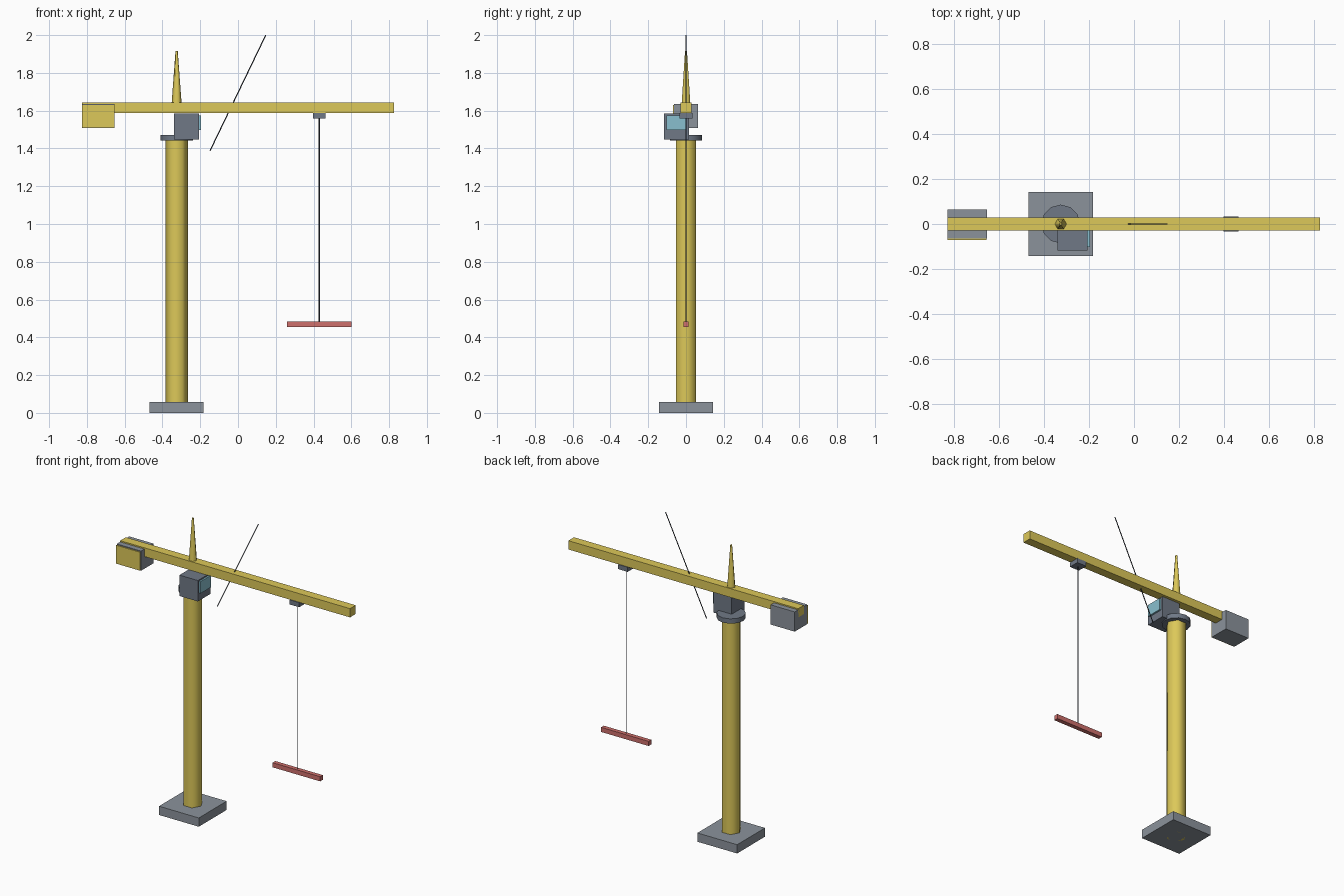
import bpy
from math import radians
from mathutils import Vector

if "Cube" in bpy.data.objects:
    bpy.data.objects.remove(bpy.data.objects["Cube"])


def material(name, rgb):
    m = bpy.data.materials.new(name)
    m.diffuse_color = (*rgb, 1)
    m.use_nodes = True
    m.node_tree.nodes["Principled BSDF"].inputs["Base Color"].default_value = m.diffuse_color
    return m


YELLOW = material("crane_yellow", (0.72, 0.58, 0.10))
GREY = material("concrete_grey", (0.26, 0.29, 0.33))
STEEL = material("dark_steel", (0.16, 0.19, 0.24))
BLACK = material("cable_black", (0.05, 0.06, 0.08))
GLASS = material("window_blue", (0.25, 0.52, 0.62))
RED = material("load_red", (0.62, 0.16, 0.15))


def box(name, x, y, z, mat):
    """Box from (min, max) ranges on each axis."""
    bpy.ops.mesh.primitive_cube_add(size=1, location=[sum(r) / 2 for r in (x, y, z)])
    ob = bpy.context.object
    ob.name = name
    ob.scale = [r[1] - r[0] for r in (x, y, z)]
    bpy.ops.object.transform_apply(location=False, rotation=False, scale=True)
    ob.data.materials.append(mat)
    return ob


def rod(name, start, end, r1, r2, sides, mat):
    """Smooth-sided prism or cone between two points, one corner along +x."""
    a, b = Vector(start), Vector(end)
    bpy.ops.mesh.primitive_cone_add(vertices=sides, radius1=r1, radius2=r2,
                                    depth=(b - a).length)
    ob = bpy.context.object
    ob.name = name
    # bring a corner onto the x axis, then tilt towards the end point
    ob.rotation_euler.z = radians(90)
    bpy.ops.object.transform_apply(location=False, rotation=True, scale=False)
    ob.rotation_euler = Vector((0, 0, 1)).rotation_difference(b - a).to_euler()
    ob.location = (a + b) / 2
    ob.data.materials.append(mat)
    bpy.ops.object.shade_smooth_by_angle(angle=radians(65))
    return ob


MX = -0.325   # mast axis
TX = 0.43     # trolley axis

# Foundation, mast and slewing ring
box("base_slab", (MX - 0.143, MX + 0.143), (-0.143, 0.143), (0, 0.057), GREY)
rod("mast", (MX, 0, 0), (MX, 0, 1.445), 0.06, 0.06, 6, YELLOW)
rod("slewing_ring", (MX, 0, 1.441), (MX, 0, 1.472), 0.086, 0.086, 12, STEEL)

# Operator cab with front window
box("cab", (-0.339, -0.207), (-0.117, 0.015), (1.448, 1.584), STEEL)
box("cab_window", (-0.21, -0.196), (-0.103, 0.001), (1.498, 1.575), GLASS)

# Jib, tower peak and stay
box("jib", (-0.827, 0.826), (-0.029, 0.029), (1.587, 1.644), YELLOW)
rod("tower_peak", (MX, 0, 1.63), (MX, 0, 1.915), 0.027, 0.006, 6, YELLOW)
rod("stay_cable", (-0.148, 0, 1.388), (0.147, 0, 2.0), 0.003, 0.003, 6, BLACK)

# Counterweight with yellow panel
box("counterweight", (-0.827, -0.653), (-0.064, 0.064), (1.508, 1.636), GREY)
box("counterweight_panel", (-0.827, -0.655), (-0.07, -0.062), (1.51, 1.63), YELLOW)

# Trolley, hoist cable and hanging beam
box("trolley", (TX - 0.034, TX + 0.034), (-0.034, 0.034), (1.558, 1.588), STEEL)
rod("hoist_cable", (TX, 0, 0.483), (TX, 0, 1.56), 0.003, 0.003, 6, BLACK)
box("load_beam", (TX - 0.171, TX + 0.171), (-0.014, 0.014), (0.455, 0.485), RED)
